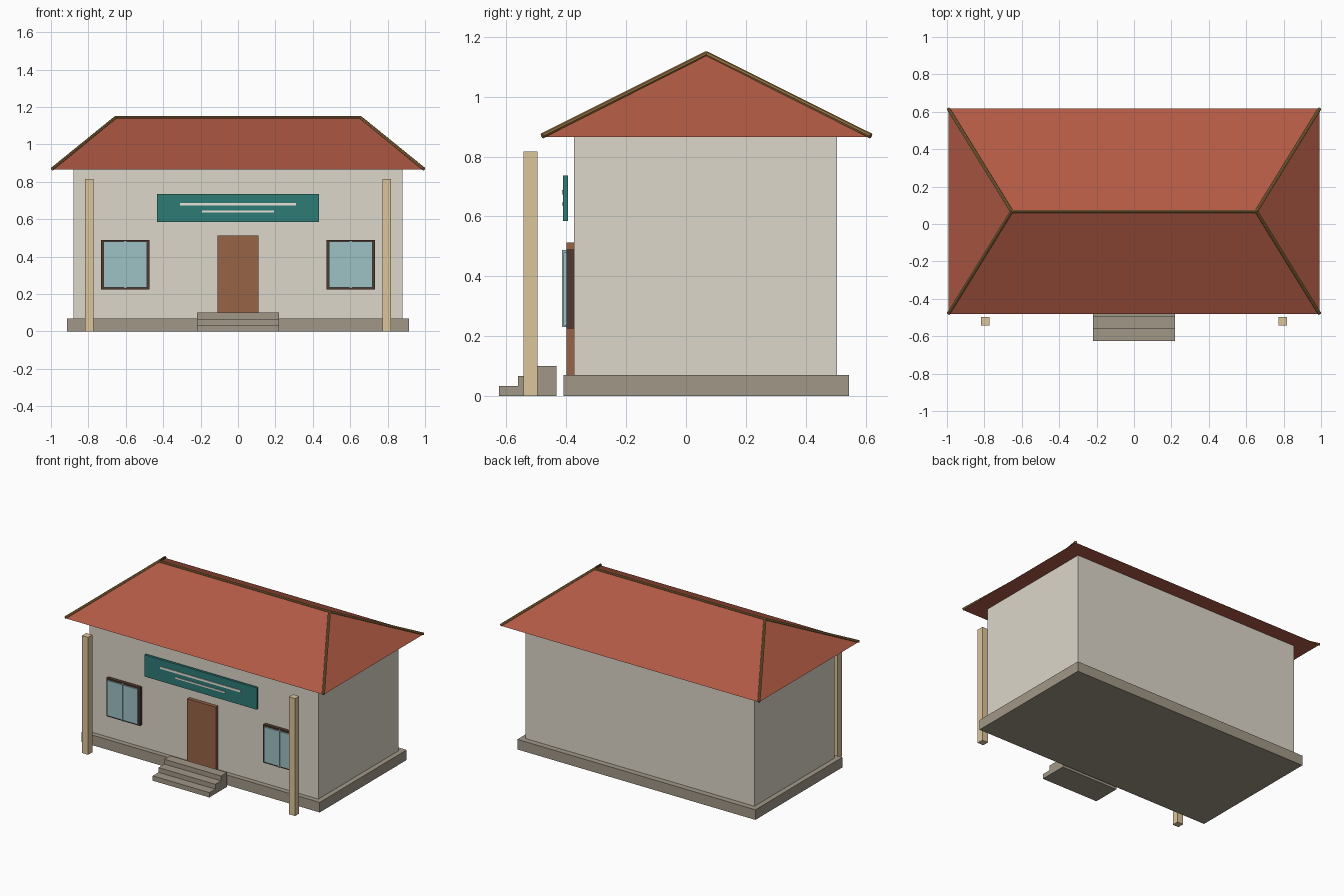
import bpy
import bmesh
from mathutils import Vector

cube = bpy.data.objects.get("Cube")
if cube:
    bpy.data.objects.remove(cube, do_unlink=True)


def linear(c):
    return c / 12.92 if c <= 0.04045 else ((c + 0.055) / 1.055) ** 2.4


def material(name, hexcode):
    rgb = [linear(int(hexcode[i:i + 2], 16) / 255) for i in (0, 2, 4)]
    mat = bpy.data.materials.new(name)
    mat.use_nodes = True
    mat.diffuse_color = (*rgb, 1)
    bsdf = next(n for n in mat.node_tree.nodes if n.type == "BSDF_PRINCIPLED")
    bsdf.inputs["Base Color"].default_value = (*rgb, 1)
    bsdf.inputs["Roughness"].default_value = 0.8
    return mat


plaster = material("plaster", "dcd7ca")
stone = material("stone", "a19787")
roof_tile = material("roof tile", "b15a44")
cap_brown = material("ridge cap brown", "94703f")
post_wood = material("post wood", "dcc59c")
teal = material("sign teal", "2f7b76")
cream = material("cream", "ebe7da")
door_wood = material("door wood", "976346")
frame_dark = material("window frame dark", "50382e")
glass = material("glass", "9dc1c4")


def add_mesh(name, bm, mat):
    bmesh.ops.recalc_face_normals(bm, faces=bm.faces)
    mesh = bpy.data.meshes.new(name)
    bm.to_mesh(mesh)
    bm.free()
    mesh.materials.append(mat)
    obj = bpy.data.objects.new(name, mesh)
    bpy.context.collection.objects.link(obj)
    return obj


def box(name, mat, x, y, z):
    """Box spanning the (low, high) ranges x, y and z."""
    bm = bmesh.new()
    bmesh.ops.create_cube(bm, size=1)
    for v in bm.verts:
        v.co = [(lo + hi) / 2 + c * (hi - lo) for c, (lo, hi) in zip(v.co, (x, y, z))]
    return add_mesh(name, bm, mat)


def rod(name, mat, start, end, radius):
    """Eight-sided rod between two points."""
    start, end = Vector(start), Vector(end)
    axis = end - start
    bm = bmesh.new()
    bmesh.ops.create_cone(bm, cap_ends=True, segments=8, radius1=radius,
                          radius2=radius, depth=axis.length)
    obj = add_mesh(name, bm, mat)
    obj.location = (start + end) / 2
    obj.rotation_euler = axis.to_track_quat("Z", "Y").to_euler()
    return obj


# Plinth and walls
box("plinth", stone, (-0.915, 0.915), (-0.41, 0.545), (0, 0.07))
box("walls", plaster, (-0.88, 0.88), (-0.375, 0.505), (0.07, 0.866))

# Hipped roof with a flat soffit
EAVE_X, FRONT, BACK, EAVE_Z = 0.993, -0.48, 0.617, 0.866
RIDGE_X, RIDGE_Y, RIDGE_Z = 0.655, 0.068, 1.143
bm = bmesh.new()
fl, fr, br, bl, ridge_l, ridge_r = [bm.verts.new(p) for p in (
    (-EAVE_X, FRONT, EAVE_Z), (EAVE_X, FRONT, EAVE_Z),
    (EAVE_X, BACK, EAVE_Z), (-EAVE_X, BACK, EAVE_Z),
    (-RIDGE_X, RIDGE_Y, RIDGE_Z), (RIDGE_X, RIDGE_Y, RIDGE_Z))]
for corners in ((fl, fr, ridge_r, ridge_l), (br, bl, ridge_l, ridge_r),
                (fr, br, ridge_r), (bl, fl, ridge_l), (fl, bl, br, fr)):
    bm.faces.new(corners)
add_mesh("roof", bm, roof_tile)

# Ridge and hip caps
rod("ridge_cap", cap_brown, (-RIDGE_X, RIDGE_Y, RIDGE_Z), (RIDGE_X, RIDGE_Y, RIDGE_Z), 0.008)
for side, sx in (("right", -1), ("left", 1)):
    for end, y in (("front", FRONT), ("back", BACK)):
        rod(f"hip_cap_{end}_{side}", cap_brown, (sx * EAVE_X, y, EAVE_Z + 0.003),
            (sx * RIDGE_X, RIDGE_Y, RIDGE_Z), 0.009)

# Door
box("door", door_wood, (-0.11, 0.11), (-0.4, -0.375), (0.07, 0.512))

# Front steps
for i in range(3):
    box(f"step_{i + 1}", stone, (-0.218, 0.218),
        (-0.625 + i * 0.064, -0.56 + i * 0.064), (0, (i + 1) / 30))

# Windows and posts on both sides
for side, sx in (("right", -1), ("left", 1)):
    def span(centre, half):
        return (sx * centre - half, sx * centre + half)

    box(f"window_frame_{side}", frame_dark, span(0.603, 0.129), (-0.4, -0.375), (0.225, 0.49))
    box(f"window_glass_{side}", glass, span(0.603, 0.117), (-0.409, -0.4), (0.235, 0.48))
    box(f"window_mullion_{side}", glass, span(0.603, 0.006), (-0.415, -0.4), (0.23, 0.487))
    box(f"post_{side}", post_wood, span(0.795, 0.023), (-0.543, -0.497), (0, 0.816))

# Sign board with two plain stripes
box("sign_board", teal, (-0.432, 0.432), (-0.411, -0.395), (0.585, 0.736))
box("sign_stripe_upper", cream, (-0.31, 0.31), (-0.415, -0.41), (0.673, 0.688))
box("sign_stripe_lower", cream, (-0.192, 0.192), (-0.415, -0.41), (0.636, 0.646))
